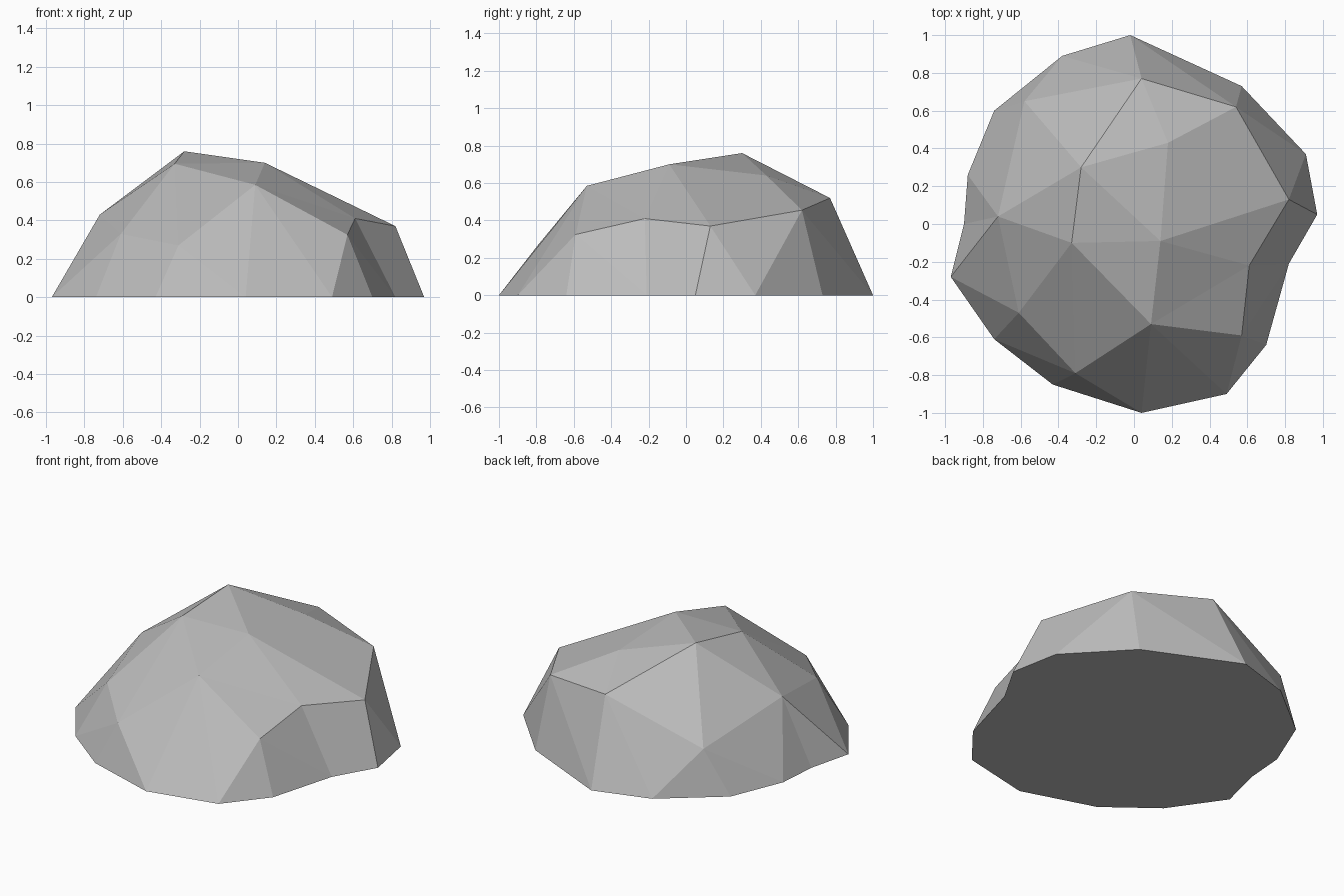
import bpy
import bmesh
from mathutils import Vector

# Remove the default cube
default = bpy.data.objects.get("Cube")
if default:
    bpy.data.objects.remove(default, do_unlink=True)


def flat_material(name, value):
    mat = bpy.data.materials.new(name)
    mat.use_nodes = True
    colour = (value, value, value, 1.0)
    mat.diffuse_color = colour
    shader = mat.node_tree.nodes["Principled BSDF"]
    shader.inputs["Base Color"].default_value = colour
    shader.inputs["Roughness"].default_value = 0.9
    return mat


# Outline of the boulder on the ground, clockwise from the back
footprint = [
    (-.02, 1), (.57, .73), (.91, .37), (.97, .05), (.82, -.21),
    (.70, -.64), (.49, -.9), (.04, -1), (-.43, -.85), (-.74, -.61),
    (-.97, -.28), (-.90, 0), (-.88, .26), (-.74, .6), (-.38, .89),
]

# Corners around the shoulder, clockwise from the back
shoulder = [
    (.04, .77, .52), (.54, .62, .455), (.82, .13, .37), (.61, -.22, .41),
    (.57, -.59, .325), (-.31, -.79, .27), (-.61, -.47, .33),
    (-.72, .04, .43), (-.58, .65, .285),
]

# Corners of the crown
crown = [
    (.09, -.53, .585), (.14, -.09, .70), (-.33, -.10, .695),
    (-.28, .30, .76), (.18, .43, .64),
]

# Hollows: corners bulged outward for wrapping, then pressed back in
hollows = {
    footprint[4]: Vector((.12, -.02, 0)),
    footprint[11]: Vector((-.06, 0, 0)),
    shoulder[3]: Vector((.11, -.02, 0)),
}


def build_boulder(name, material):
    bm = bmesh.new()
    pressed = []
    for point in footprint + shoulder + crown:
        vert = bm.verts.new(Vector(point).to_3d())
        if point in hollows:
            vert.co += hollows[point]
            pressed.append((vert, hollows[point]))

    # Wrap the corners in flat facets, then press the hollows in
    bmesh.ops.convex_hull(bm, input=bm.verts[:])
    for vert, bulge in pressed:
        vert.co -= bulge

    # Replace the underside by a single flat face
    under = [f for f in bm.faces if all(v.co.z < .001 for v in f.verts)]
    bmesh.ops.delete(bm, geom=under, context="FACES")
    rim = [e for e in bm.edges if e.is_boundary]
    bmesh.ops.contextual_create(bm, geom=rim)

    # Merge facets that lie nearly in one plane
    bmesh.ops.dissolve_limit(bm, angle_limit=.03, verts=[], edges=bm.edges[:])
    bmesh.ops.recalc_face_normals(bm, faces=bm.faces[:])

    mesh = bpy.data.meshes.new(name)
    bm.to_mesh(mesh)
    bm.free()
    mesh.materials.append(material)
    boulder = bpy.data.objects.new(name, mesh)
    bpy.context.collection.objects.link(boulder)
    return boulder


build_boulder("boulder", flat_material("stone grey", .5))
